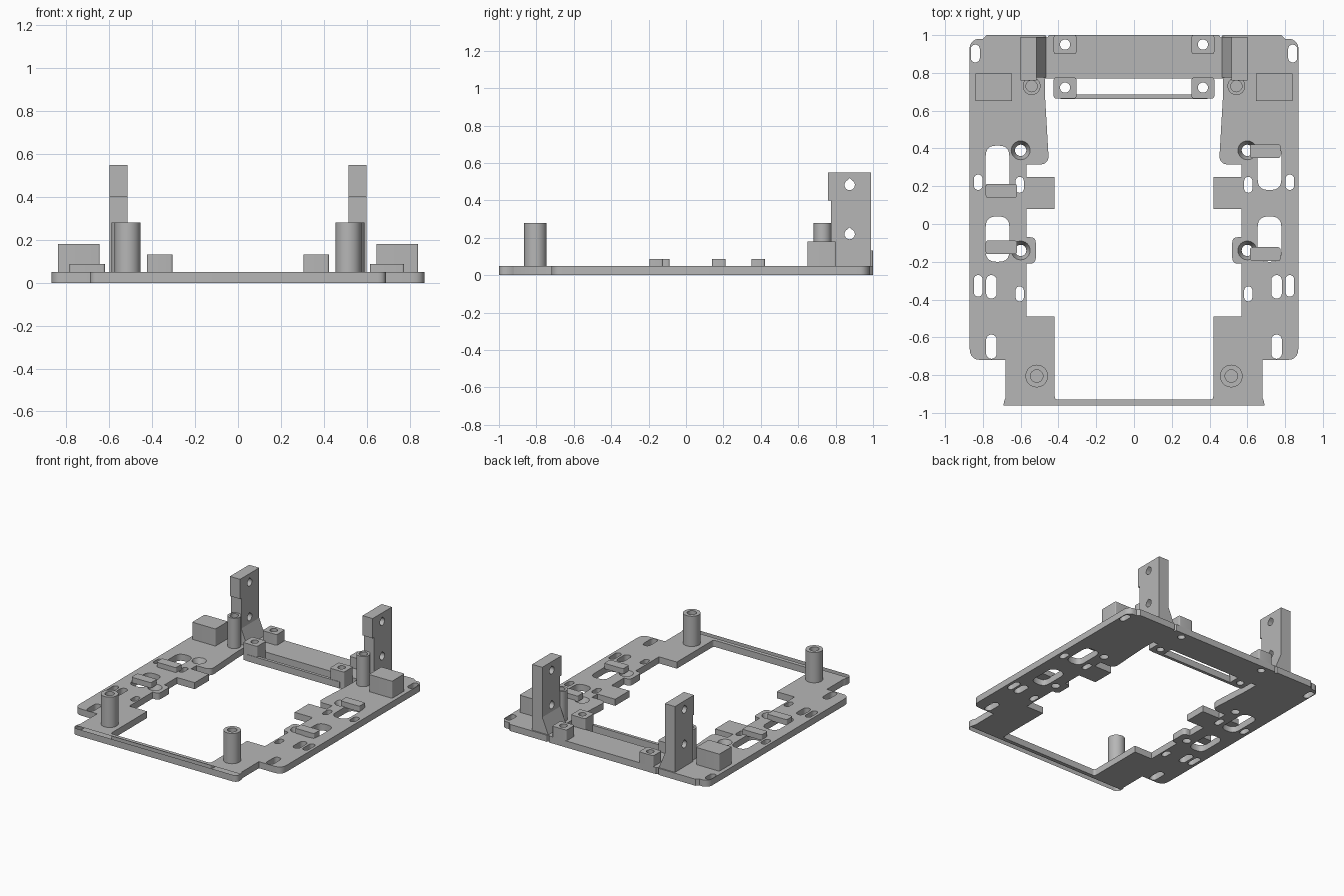
import bpy, bmesh, math
from mathutils import Vector

cube = bpy.data.objects.get("Cube")
if cube:
    bpy.data.objects.remove(cube, do_unlink=True)

grey = bpy.data.materials.new("plain_grey")
grey.use_nodes = True
grey.diffuse_color = (0.47, 0.47, 0.47, 1)
grey.node_tree.nodes["Principled BSDF"].inputs["Base Color"].default_value = grey.diffuse_color

THICK = 0.05


def rounded(points, steps=5):
    """Polygon from (x, y) or (x, y, radius) corners."""
    out = []
    for i, p in enumerate(points):
        c = Vector(p[:2])
        if len(p) == 2:
            out.append(c)
            continue
        a = Vector(points[i - 1][:2])
        b = Vector(points[(i + 1) % len(points)][:2])
        start = c + (a - c).normalized() * p[2]
        end = c + (b - c).normalized() * p[2]
        for k in range(steps + 1):
            t = k / steps
            out.append(start * (1 - t) ** 2 + c * 2 * t * (1 - t) + end * t * t)
    return out


def circle(x, y, r, n=24, tip=1.0):
    pts = []
    for k in range(n):
        a = math.pi / 2 + math.tau * k / n
        s = r * (tip if k == 0 else 1)
        pts.append(Vector((x + s * math.cos(a), y + s * math.sin(a))))
    return pts


def rect(x0, x1, y0, y1, r=0):
    corners = [(x0, y0), (x1, y0), (x1, y1), (x0, y1)]
    return rounded([c + (r,) for c in corners] if r else corners)


def slot(x, y0, y1, half):
    """Vertical slot with round ends."""
    pts = []
    for k in range(9):
        a = math.pi * k / 8
        pts.append(Vector((x + half * math.cos(a), y1 - half + half * math.sin(a))))
    return pts + [Vector((2 * x - p.x, y0 + y1 - p.y)) for p in pts]


def mirrored(half):
    """Close a right-hand half profile with its mirror image."""
    return half + [(-p[0],) + tuple(p[1:]) for p in reversed(half)]


def slab(name, loops, lo, hi, axes="xyz"):
    """Prism with holes; a loop may be a (low, high) pair for tapered holes."""
    order = {"xyz": lambda a, b, c: (a, b, c),
             "yzx": lambda a, b, c: (c, a, b),
             "xzy": lambda a, b, c: (a, c, b)}[axes]
    bm = bmesh.new()
    caps = ([], [])
    for loop in loops:
        pair = loop if isinstance(loop, tuple) else (loop, loop)
        rings = []
        for pts, depth, cap in zip(pair, (lo, hi), caps):
            ring = [bm.verts.new(order(p.x, p.y, depth)) for p in pts]
            cap += [bm.edges.new((ring[i - 1], ring[i])) for i in range(len(ring))]
            rings.append(ring)
        a, b = rings
        for i in range(len(a)):
            bm.faces.new((a[i - 1], a[i], b[i], b[i - 1]))
    for cap in caps:
        bmesh.ops.triangle_fill(bm, use_beauty=True, use_dissolve=False, edges=cap)
    bmesh.ops.recalc_face_normals(bm, faces=bm.faces)
    mesh = bpy.data.meshes.new(name)
    bm.to_mesh(mesh)
    bm.free()
    mesh.materials.append(grey)
    obj = bpy.data.objects.new(name, mesh)
    bpy.context.collection.objects.link(obj)
    bpy.ops.object.select_all(action="DESELECT")
    obj.select_set(True)
    bpy.context.view_layer.objects.active = obj
    bpy.ops.object.shade_smooth_by_angle(angle=math.radians(30))
    return obj


# Base plate: outer edge and central opening
outer = mirrored([(.69, -1, .04), (.69, -.94, .02), (.68, -.92), (.68, -.72),
                  (.87, -.72, .06), (.87, .95, .02), (.84, .98, .02), (.8, .98),
                  (.78, 1), (.47, 1), (.46, .985), (.45, 1)])
opening = mirrored([(.42, -.93, .02), (.42, -.49), (.57, -.49), (.57, -.21),
                    (.52, -.21, .03), (.52, -.07, .03), (.57, -.07), (.57, .08),
                    (.42, .08), (.42, .25), (.57, .25), (.57, .315),
                    (.45, .315, .05), (.47, .66), (.47, .77)])
loops = [rounded(outer), rounded(opening)]

# Slots, countersunk screw holes and rail holes in the plate
for s in (-1, 1):
    for x, y0, y1, half in [(.84, .855, .95, .024), (.825, .18, .262, .023),
                            (.825, -.385, -.27, .023), (.755, -.395, -.27, .028),
                            (.755, -.714, -.585, .028), (.605, .165, .25, .022),
                            (.605, -.41, -.33, .022)]:
        loops.append(slot(s * x, y0, y1, half))
    loops.append(circle(s * .365, .95, .027))
    for y in (.39, -.14):
        loops.append((circle(s * .6, y, .03), circle(s * .6, y, .05)))
loops += [rect(-.785, -.66, .15, .415, .055), rect(-.785, -.66, -.2, .04, .055),
          rect(.655, .78, .18, .42, .055), rect(.655, .78, -.2, .04, .055)]
slab("base_plate", loops, 0, THICK)

# Retaining clips bridging the large slots
for name, x0, x1, y0 in [("left_rear_clip", .615, .775, .35),
                         ("left_front_clip", .615, .775, -.195),
                         ("right_rear_clip", -.785, -.62, .14),
                         ("right_front_clip", -.785, -.62, -.16)]:
    slab(name, [rect(x0, x1, y0, y0 + .072, .012)], .045, .087)

for s, side in ((-1, "right"), (1, "left")):
    # Hollow posts
    slab(side + "_front_post", [circle(s * .515, -.805, .06, 32),
                                circle(s * .515, -.805, .033)], THICK, .28)
    slab(side + "_rear_post", [circle(s * .542, .73, .047, 32),
                               circle(s * .542, .73, .03)], THICK, .28)

    # Solid corner block
    slab(side + "_corner_block", [rect(*sorted((s * .645, s * .84)), .65, .8, .008)],
         THICK, .18)

    # Upright bracket with two teardrop holes and a sloped foot
    side_profile = rounded([(.775, THICK), (.99, THICK), (.99, .55),
                            (.76, .55), (.76, .4), (.775, .4)])
    holes = [circle(.875, z, .028, 16, 1.3) for z in (.22, .483)]
    slab(side + "_bracket", [side_profile] + holes, *sorted((s * .515, s * .6)), "yzx")
    foot = rounded([(s * .515, THICK), (s * .465, THICK), (s * .515, .17)])
    slab(side + "_bracket_foot", [foot], .775, .99, "xzy")

    # Drilled mounting blocks on the rear rail
    x0, x1 = sorted((s * .305, s * .425))
    slab(side + "_rear_mount", [rect(x0, x1, .9, 1, .012),
                                circle(s * .365, .95, .027)], THICK, .132)
    slab(side + "_front_mount", [rect(x0, x1, .665, .775, .012),
                                 circle(s * .365, .722, .027)], 0, .132)

# Thin bar between the front mounting blocks
slab("thin_bar", [rect(-.39, .39, .662, .685)], 0, THICK)
